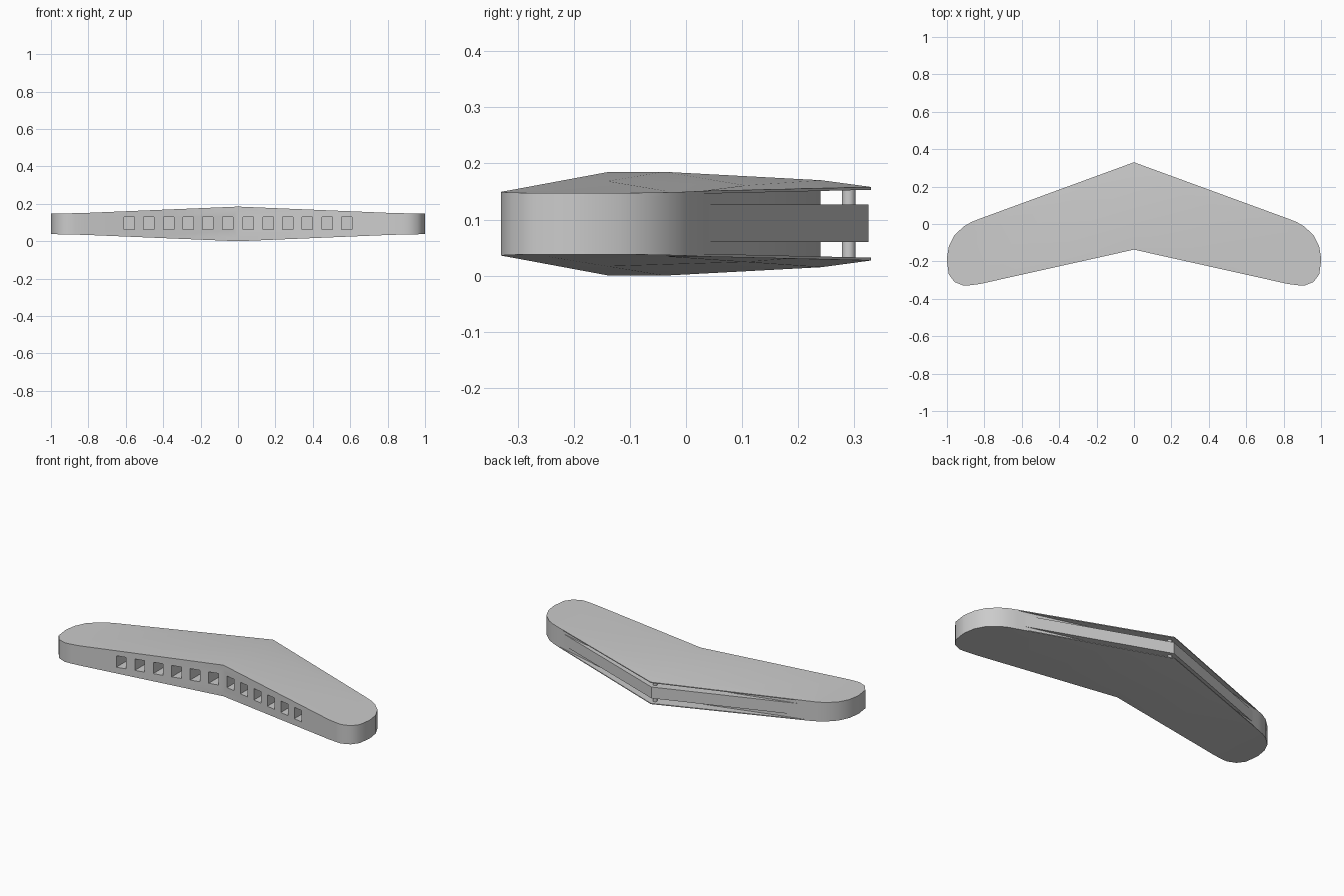
import bpy, bmesh

if "Cube" in bpy.data.objects:
    bpy.data.objects.remove(bpy.data.objects["Cube"])

H = 0.185                      # overall height
XS = [0, 0.4, 0.82, 0.87, 0.91, 0.96, 0.99, 1.0]
FRONT = [(0, -.137), (.82, -.32), (.87, -.327), (.91, -.33), (.96, -.31), (.99, -.27), (1, -.2)]
BACK = [(0, .33), (.82, .03), (.87, .01), (.91, -.013), (.96, -.06), (.99, -.12), (1, -.18)]
BODY_BACK = [(0, .24)] + BACK[1:]


def interp(pts, x):
    for (x0, y0), (x1, y1) in zip(pts, pts[1:]):
        if x <= x1:
            return y0 + (y1 - y0) * (x - x0) / (x1 - x0)
    return pts[-1][1]


def finish(name, bm):
    bmesh.ops.recalc_face_normals(bm, faces=bm.faces[:])
    me = bpy.data.meshes.new(name)
    bm.to_mesh(me)
    bm.free()
    ob = bpy.data.objects.new(name, me)
    bpy.context.collection.objects.link(ob)
    return ob


def loft(name, xs, front, back, ts, top, bottom):
    """Sections across x; front/back give y, top/bottom give z for (|x|, row)."""
    bm = bmesh.new()
    rings = []
    for x in [-v for v in reversed(xs) if v > 0] + list(xs):
        a = abs(x)
        f, b = front(a), back(a)
        up = [bm.verts.new((x, f + (b - f) * t, top(a, i))) for i, t in enumerate(ts)]
        dn = [bm.verts.new((x, f + (b - f) * t, bottom(a, i))) for i, t in enumerate(ts)]
        rings.append(up + dn[::-1])
    n = len(rings[0])
    for r, s in zip(rings, rings[1:]):
        for i in range(n):
            j = (i + 1) % n
            bm.faces.new((r[i], r[j], s[j], s[i]))
    bm.faces.new(rings[0])
    bm.faces.new(rings[-1])
    return finish(name, bm)


def rows(centre, elbow, tip):
    return lambda a, i: interp([(0, centre[i]), (.82, elbow), (1, tip)], a)


front = lambda a: interp(FRONT, a)
back = lambda a: interp(BACK, a)
body_back = lambda a: interp(BODY_BACK, a)

# domed cover plates
outer = rows([.185, .185, .170, .158], .151, .147)
inner = rows([.165, .165, .156, .153], .146, .142)
T = [0, .21, .81, 1]
top_cover = loft("top_cover", XS, front, back, T, outer, inner)
flip = lambda fn: (lambda a, i: H - fn(a, i))
bottom_cover = loft("bottom_cover", XS, front, back, T, flip(inner), flip(outer))

# full height core, set back behind the rear edge
core = rows([.166, .166, .157], .147, .143)
body = loft("body", XS, front, body_back, [0, .26, 1], core, flip(core))

# middle strip filling the rear slot
strip = loft("middle_strip", [0, .4, .82], lambda a: body_back(a) - .03,
             lambda a: back(a) - .005, [0, 1], lambda a, i: .127, lambda a, i: .06)

# square blow holes along the front
bm = bmesh.new()
for k in range(6):
    for s in (-1, 1):
        x = s * (.056 + k * .105)
        f = front(abs(x))
        r = bmesh.ops.create_cube(bm, size=1)
        bmesh.ops.scale(bm, vec=(.056, .3, .068), verts=r["verts"])
        bmesh.ops.translate(bm, vec=(x, f + .05, .096), verts=r["verts"])
cutter = finish("hole_cutter", bm)
cutter.hide_render = True
cutter.hide_set(True)
mod = body.modifiers.new("holes", "BOOLEAN")
mod.operation = "DIFFERENCE"
mod.solver = "EXACT"
mod.object = cutter
bpy.context.view_layer.objects.active = body
body.select_set(True)
bpy.ops.object.modifier_apply(modifier=mod.name)
bpy.data.objects.remove(cutter)

# post joining the covers at the rear apex
bpy.ops.mesh.primitive_cylinder_add(vertices=24, radius=.012, depth=.125, location=(0, .29, H / 2))
post = bpy.context.object
post.name = "rear_post"

bpy.ops.object.select_all(action="DESELECT")
for ob in (top_cover, bottom_cover, body, post):
    ob.select_set(True)
bpy.context.view_layer.objects.active = body
bpy.ops.object.shade_smooth_by_angle(angle=0.6)
